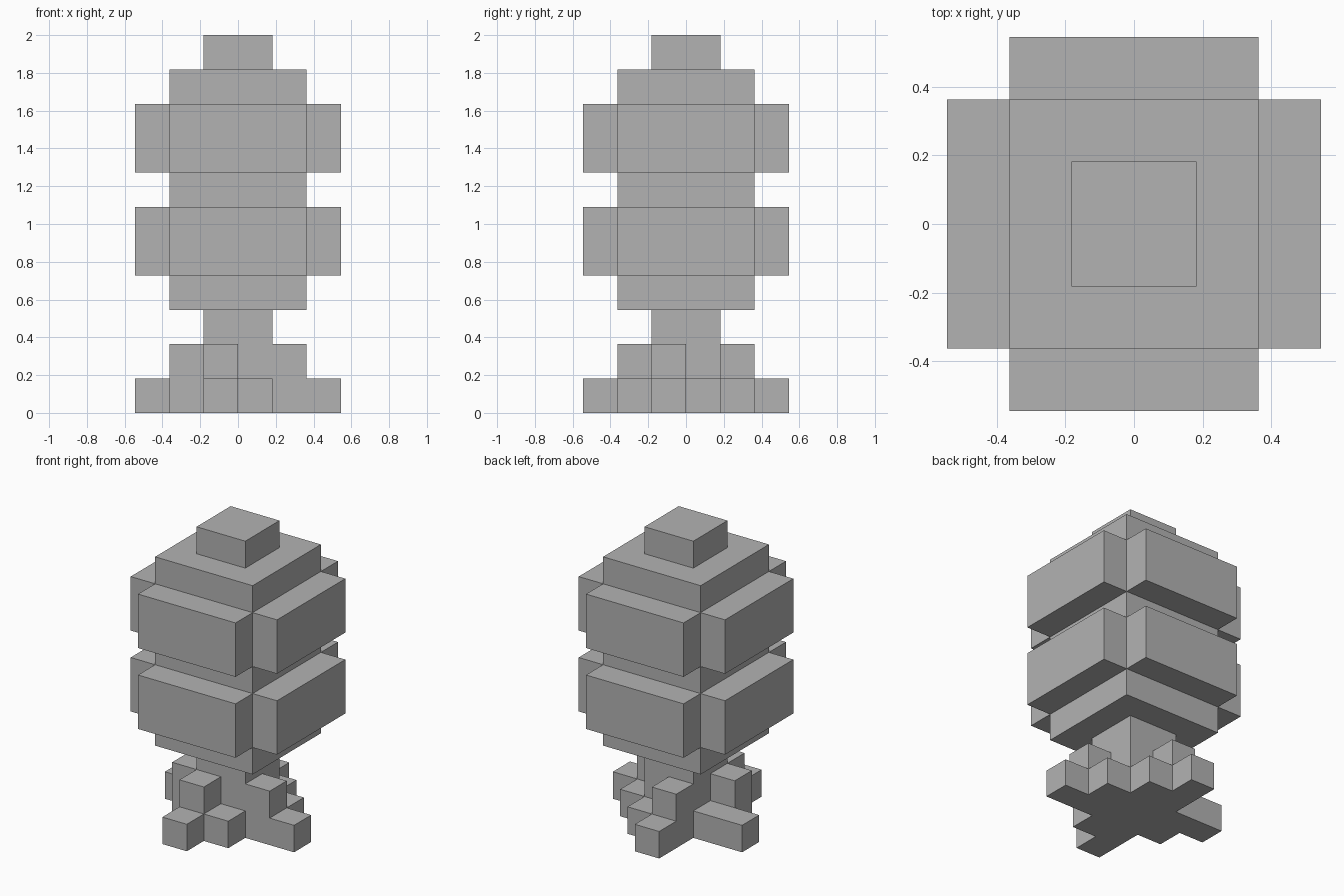
import bpy
import bmesh
from mathutils import Vector

cube = bpy.data.objects.get("Cube")
if cube:
    bpy.data.objects.remove(cube, do_unlink=True)

U = 2 / 11  # size of one block

grey = bpy.data.materials.new("plain grey")
grey.use_nodes = True
COLOUR = (0.45, 0.45, 0.45, 1)
grey.diffuse_color = COLOUR
grey.node_tree.nodes["Principled BSDF"].inputs["Base Color"].default_value = COLOUR


def box(x0, x1, y0, y1, z0, z1):
    """All block cells within a range."""
    return {(x, y, z) for x in range(x0, x1)
            for y in range(y0, y1) for z in range(z0, z1)}


# Trunk
trunk = box(-1, 1, -1, 1, 0, 3)

# Roots: upper stubs reach the ground, lower toes spread outwards
roots = set()
for x, y in ((-1, -2), (-1, 1), (1, -1), (-2, -1)):
    roots |= box(x, x + 1, y, y + 1, 0, 2)
for x, y in ((-1, -3), (0, -2), (2, -1), (1, 0),
             (0, 1), (-1, 2), (-2, 0), (-3, 0)):
    roots.add((x, y, 0))

# Canopy: square core with two protruding leaf bands
canopy = box(-2, 2, -2, 2, 3, 10)
bands = set()
for z in (4, 7):
    bands |= box(-3, 3, -2, 2, z, z + 2) | box(-2, 2, -3, 3, z, z + 2)
bands -= canopy

# Crown block on top
crown = box(-1, 1, -1, 1, 10, 11)

parts = {"trunk": trunk, "roots": roots, "canopy_core": canopy,
         "leaf_bands": bands, "crown": crown}
solid = set().union(*parts.values())


def build(name, cells):
    """Mesh the outer faces of the cells and merge the flat areas."""
    bm = bmesh.new()
    for cell in sorted(cells):
        centre = Vector(cell) + Vector((0.5, 0.5, 0.5))
        for axis in range(3):
            for sign in (-1, 1):
                n = Vector((0, 0, 0))
                n[axis] = sign
                if tuple(int(c + d) for c, d in zip(cell, n)) in solid:
                    continue
                a = Vector((0, 0, 0))
                a[(axis + 1) % 3] = 0.5
                b = n.cross(a)
                mid = centre + n / 2
                corners = (mid - a - b, mid + a - b, mid + a + b, mid - a + b)
                bm.faces.new([bm.verts.new(c * U) for c in corners])
    bmesh.ops.remove_doubles(bm, verts=bm.verts, dist=0.001)
    bmesh.ops.dissolve_limit(bm, angle_limit=0.01, verts=bm.verts, edges=bm.edges)
    mesh = bpy.data.meshes.new(name)
    bm.to_mesh(mesh)
    bm.free()
    mesh.materials.append(grey)
    bpy.context.collection.objects.link(bpy.data.objects.new(name, mesh))


for part_name, part_cells in parts.items():
    build(part_name, part_cells)
